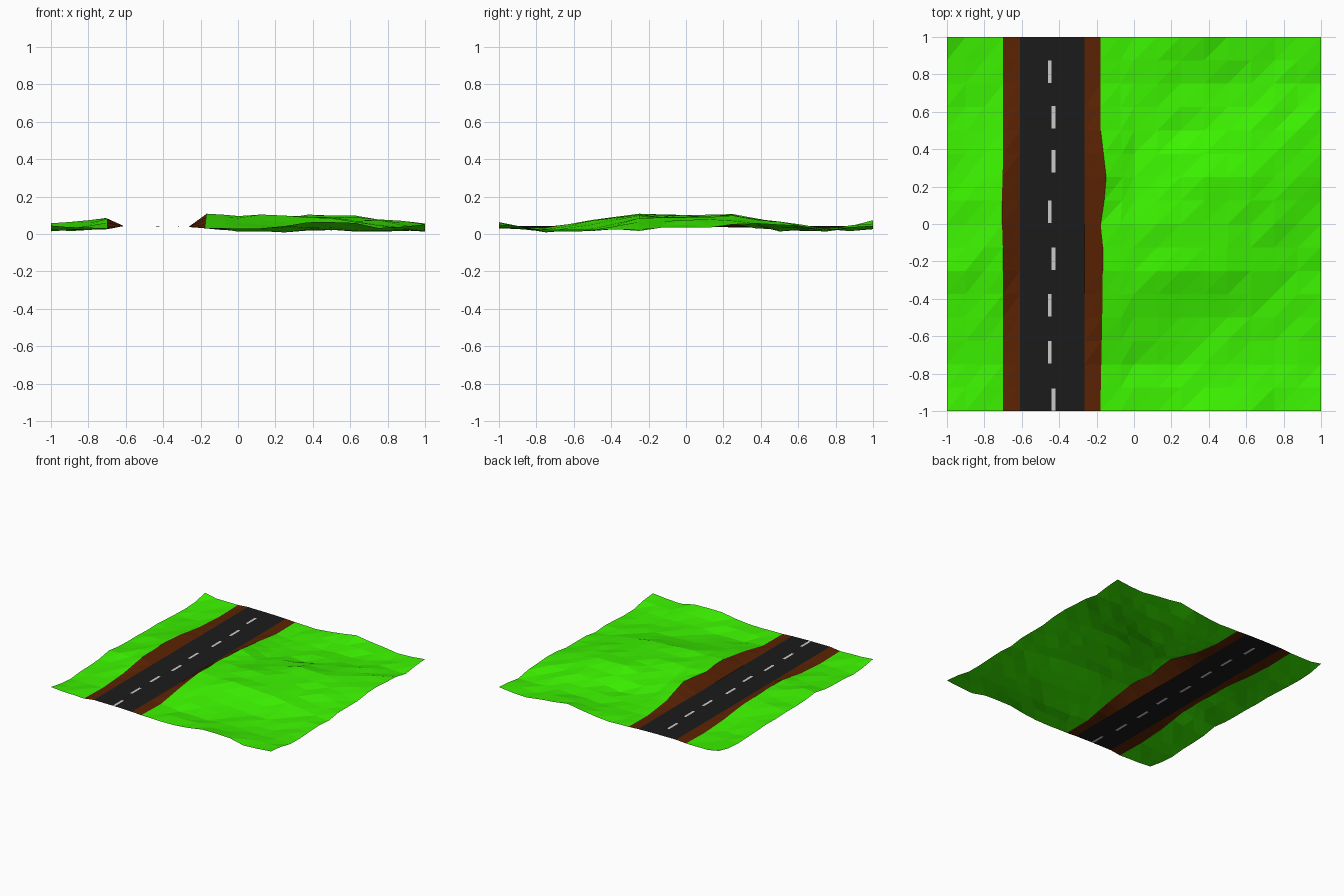
import bpy, random

if "Cube" in bpy.data.objects:
    bpy.data.objects.remove(bpy.data.objects["Cube"])
random.seed(4)

# control heights: rows y = -1 .. 1 in steps of 0.25
XL = [-1, -.85, -.7]
HL = [[.05, .04, .03], [.014, .022, .025], [.03, .035, .04], [.055, .06, .08],
      [.045, .06, .085], [.04, .05, .075], [.03, .025, .045], [.018, .02, .03],
      [.055, .03, .035]]
XR = [-.175, 0, .2, .4, .6, .8, 1]
HR = [[.032, .035, .04, .06, .06, .03, .055], [.03, .018, .015, .018, .018, .02, .015],
      [.075, .065, .045, .025, .025, .02, .02], [.108, .1, .097, .09, .068, .035, .022],
      [.1, .1, .1, .1, .08, .065, .035], [.106, .05, .075, .102, .095, .075, .05],
      [.06, .02, .018, .03, .065, .065, .055], [.03, .02, .018, .022, .025, .022, .02],
      [.032, .03, .05, .07, .055, .015, .045]]
YC = [-1 + .25 * i for i in range(9)]
YS = [-1 + .125 * i for i in range(17)]


def lerp(keys, vals, t):
    for i in range(len(keys) - 1):
        if t <= keys[i + 1] + 1e-6:
            f = (t - keys[i]) / (keys[i + 1] - keys[i])
            return vals[i] + f * (vals[i + 1] - vals[i])
    return vals[-1]


def height(xs, hs, x, y):
    return lerp(YC, [lerp(xs, row, x) for row in hs], y)


def material(name, rgb):
    m = bpy.data.materials.new(name)
    m.diffuse_color = (*rgb, 1)
    m.use_nodes = True
    m.node_tree.nodes["Principled BSDF"].inputs["Base Color"].default_value = m.diffuse_color
    return m


GREEN = material("grass", (.045, .9, .0))
BROWN = material("earth", (.105, .017, .001))
BLACK = material("asphalt", (.011, .011, .011))
WHITE = material("paint", (.55, .55, .55))


def sheet(name, rows, mats, pick=lambda r, c: 0):
    """Triangulated single-layer sheet from rows of points."""
    n = len(rows[0])
    faces, index = [], []
    for r in range(len(rows) - 1):
        for c in range(n - 1):
            a = r * n + c
            faces += [(a, a + 1, a + n + 1), (a, a + n + 1, a + n)]
            index += [pick(r, c)] * 2
    me = bpy.data.meshes.new(name)
    me.from_pydata([p for row in rows for p in row], [], faces)
    for m in mats:
        me.materials.append(m)
    for p, i in zip(me.polygons, index):
        p.material_index = i
    ob = bpy.data.objects.new(name, me)
    bpy.context.collection.objects.link(ob)
    return ob


# verge outlines
def right_edge(y):
    return lerp([-1, -.5, -.1, 0, .22, .5, 1], [-.18, -.17, -.165, -.178, -.145, -.178, -.178], y)


def left_edge(y):
    return -.7 - .008 * max(0, 1 - abs(y - .08) / .25)


# grass on both sides
left, right, lverge, rverge = [], [], [], []
for y in YS:
    jit = lambda: random.uniform(-.009, .006)
    row = [(x, y, height(XL, HL, x, y) + jit()) for x in (-1, -.9, -.8)]
    row.append((left_edge(y), y, height(XL, HL, -.7, y)))
    left.append(row)
    e = right_edge(y)
    row = [(e, y, height(XR, HR, -.175, y))]
    row += [(.125 * i, y, height(XR, HR, .125 * i, y) + jit()) for i in range(9)]
    # extra column between the bank and the first grass column
    row.insert(1, (e * .4, y, height(XR, HR, -.07, y) + jit() * .5))
    right.append(row)
    # earth banks from grass edge down to the road
    lverge.append([left[-1][-1], (-.61, y, .042)])
    rverge.append([(-.265, y, .037), row[0]])
sheet("grass_left", left, [GREEN])
sheet("grass_right", right, [GREEN])
sheet("verge_left", lverge, [BROWN])
sheet("verge_right", rverge, [BROWN])

# road with inlaid centre dashes, each shifted slightly sideways
starts = [-1, -.745, -.495, -.245, .005, .275, .51, .755]
shift = [.007, -.013, -.013, .007, -.013, .007, .007, -.013]
rows = []
for s, d in zip(starts, shift):
    for y in (s, s + .12):
        rows.append([(-.61, y, .042), (-.447 + d, y, .041), (-.427 + d, y, .041), (-.265, y, .037)])
rows.append([(-.61, 1, .042), (-.447, 1, .041), (-.427, 1, .041), (-.265, 1, .037)])
sheet("road", rows, [BLACK, WHITE], lambda r, c: 1 if c == 1 and r % 2 == 0 else 0)
